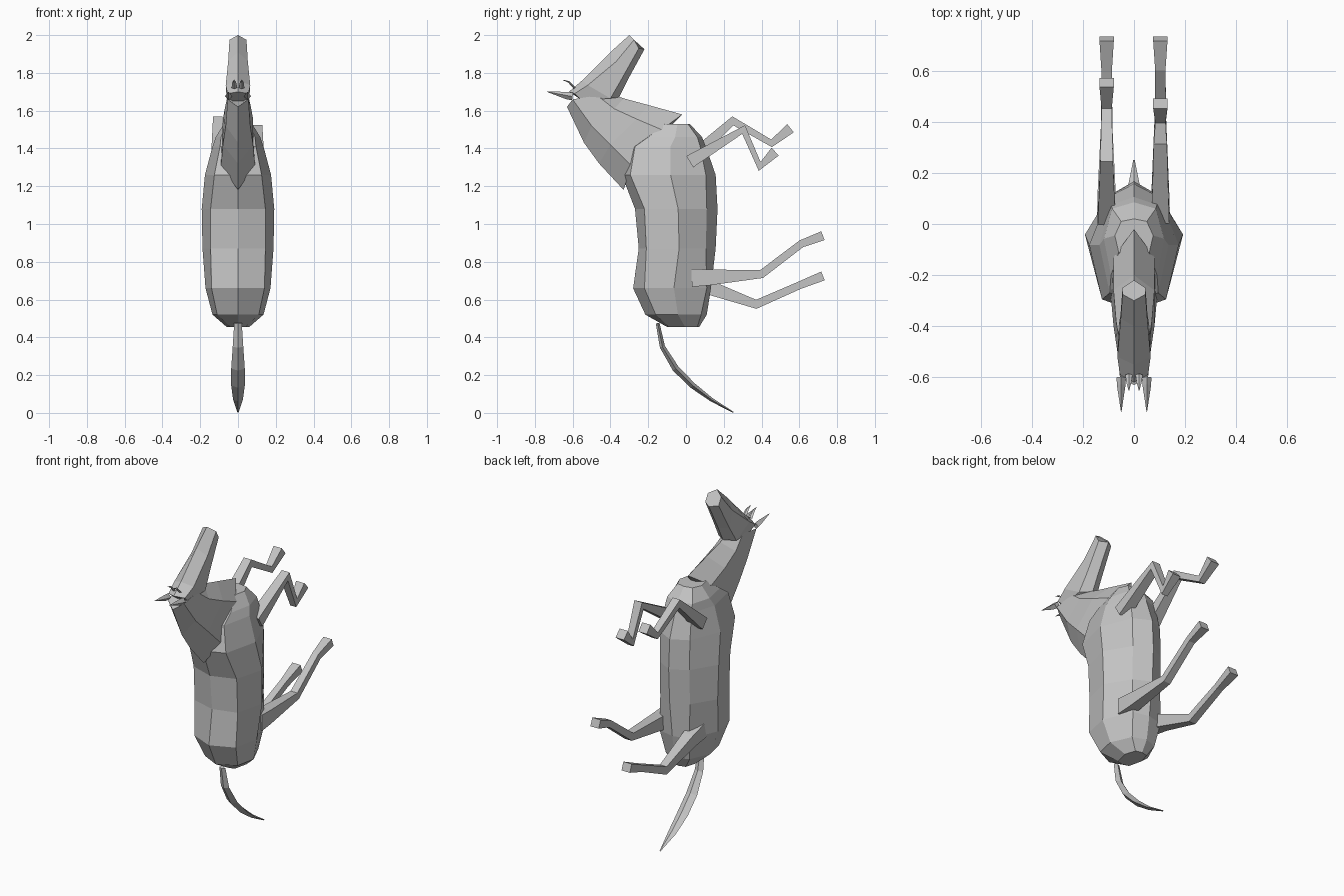
import bpy
import bmesh
from mathutils import Vector

grey = bpy.data.materials.new("plain grey")
grey.diffuse_color = (0.55, 0.55, 0.55, 1)


def loft(name, rings):
    """Skin a list of equal closed rings and cap both ends, flat shaded."""
    bm = bmesh.new()
    loops = [[bm.verts.new(p) for p in r] for r in rings]
    n = len(loops[0])
    for a, b in zip(loops, loops[1:]):
        for i in range(n):
            j = (i + 1) % n
            bm.faces.new((a[i], a[j], b[j], b[i]))
    bm.faces.new(loops[0][::-1])
    bm.faces.new(loops[-1])
    bmesh.ops.recalc_face_normals(bm, faces=bm.faces)
    me = bpy.data.meshes.new(name)
    bm.to_mesh(me)
    bm.free()
    me.materials.append(grey)
    ob = bpy.data.objects.new(name, me)
    bpy.context.collection.objects.link(ob)
    return ob


def mirrored(first, sides, last):
    """Ring from a centre point (y,z), side points (x,y,z) and a closing centre point."""
    right = [(x, y, z) for x, y, z in sides]
    left = [(-x, y, z) for x, y, z in reversed(sides)]
    return [(0, *first)] + right + [(0, *last)] + left


def limb(name, x, path, diamond=False):
    """Four sided tube in a plane of constant x; path holds (y, z, half width, half depth)."""
    pts = [Vector((p[0], p[1])) for p in path]
    rings = []
    for i, (y, z, w, d) in enumerate(path):
        t_in = (pts[i] - pts[max(i - 1, 0)]).normalized()
        t_out = (pts[min(i + 1, len(pts) - 1)] - pts[i]).normalized()
        t = (t_in + t_out).normalized()
        ny, nz = -t.y * d, t.x * d
        if diamond:
            c = [(w, 0), (0, 1), (-w, 0), (0, -1)]
        else:
            c = [(w, 1), (-w, 1), (-w, -1), (w, -1)]
        rings.append([(x + cx, y + ny * s, z + nz * s) for cx, s in c])
    return loft(name, rings)


# Barrel body: z, back y, back side y and x, widest x, belly side y and x, belly y
body = [
    (0.455, -0.10, -0.09, 0.04, 0.06, 0.06, 0.04, 0.07),
    (0.52, -0.215, -0.16, 0.11, 0.135, 0.08, 0.08, 0.11),
    (0.66, -0.28, -0.22, 0.14, 0.172, 0.11, 0.10, 0.132),
    (0.87, -0.25, -0.21, 0.145, 0.188, 0.105, 0.10, 0.157),
    (1.08, -0.27, -0.22, 0.145, 0.192, 0.11, 0.10, 0.167),
    (1.26, -0.34, -0.295, 0.125, 0.175, 0.105, 0.10, 0.157),
    (1.41, -0.29, -0.27, 0.095, 0.135, 0.075, 0.09, 0.105),
    (1.46, -0.22, -0.20, 0.09, 0.118, 0.06, 0.085, 0.085),
    (1.53, -0.13, -0.11, 0.06, 0.075, 0.01, 0.05, 0.02),
]
loft("body", [mirrored((a, z), [(bx, b, z), (m, (a + e) / 2 + 0.01, z), (cx, c, z)], (e, z))
              for z, a, b, bx, m, c, cx, e in body])

# Neck, from the nape down into the shoulders
loft("neck", [
    mirrored((-0.63, 1.62), [(0.055, -0.60, 1.66), (0.055, -0.47, 1.68)], (-0.42, 1.70)),
    mirrored((-0.54, 1.43), [(0.065, -0.50, 1.52), (0.07, -0.38, 1.61)], (-0.33, 1.665)),
    mirrored((-0.46, 1.32), [(0.08, -0.40, 1.42), (0.08, -0.26, 1.555)], (-0.20, 1.63)),
    mirrored((-0.33, 1.18), [(0.09, -0.29, 1.31), (0.08, -0.13, 1.50)], (-0.02, 1.58)),
])

# Head, from the poll to the muzzle
loft("head", [
    mirrored((-0.62, 1.70), [(0.055, -0.59, 1.69), (0.045, -0.55, 1.655)], (-0.52, 1.62)),
    mirrored((-0.55, 1.76), [(0.065, -0.52, 1.735), (0.06, -0.40, 1.665)], (-0.355, 1.67)),
    mirrored((-0.40, 1.91), [(0.052, -0.37, 1.86), (0.052, -0.345, 1.76)], (-0.31, 1.76)),
    mirrored((-0.30, 2.00), [(0.045, -0.275, 1.975), (0.045, -0.25, 1.93)], (-0.22, 1.925)),
])

# Ears and small forelock tufts
for side, s in (("left", -1), ("right", 1)):
    limb("ear_" + side, s * 0.05, [(-0.60, 1.675, 0.018, 0.02), (-0.63, 1.68, 0.017, 0.02),
                                   (-0.735, 1.70, 0.001, 0.001)], True)
    limb("forelock_" + side, s * 0.02, [(-0.59, 1.72, 0.014, 0.006), (-0.62, 1.752, 0.01, 0.005),
                                        (-0.652, 1.763, 0.001, 0.001)], True)

# Fore legs, folded at the knee
limb("fore_leg_left", -0.107, [(0.02, 1.34, 0.035, 0.035), (0.248, 1.546, 0.025, 0.024),
                               (0.453, 1.427, 0.02, 0.020), (0.553, 1.507, 0.028, 0.028)])
limb("fore_leg_right", 0.103, [(0.02, 1.33, 0.035, 0.035), (0.305, 1.50, 0.026, 0.024),
                               (0.39, 1.305, 0.02, 0.024), (0.472, 1.383, 0.028, 0.028)])

# Hind legs, stretched out from the haunch
limb("hind_leg_left", -0.107, [(0.02, 0.69, 0.038, 0.045), (0.12, 0.665, 0.035, 0.038),
                               (0.372, 0.575, 0.023, 0.024), (0.60, 0.675, 0.02, 0.02),
                               (0.725, 0.725, 0.028, 0.025)])
limb("hind_leg_right", 0.103, [(0.03, 0.715, 0.038, 0.048), (0.12, 0.717, 0.035, 0.042),
                               (0.40, 0.735, 0.023, 0.022), (0.61, 0.895, 0.02, 0.02),
                               (0.725, 0.938, 0.028, 0.025)])

# Tail
limb("tail", 0, [(-0.15, 0.475, 0.02, 0.010), (-0.125, 0.35, 0.028, 0.014),
                 (-0.055, 0.235, 0.036, 0.018), (0.035, 0.145, 0.036, 0.016),
                 (0.135, 0.07, 0.026, 0.010), (0.25, 0.003, 0.003, 0.003)], True)
